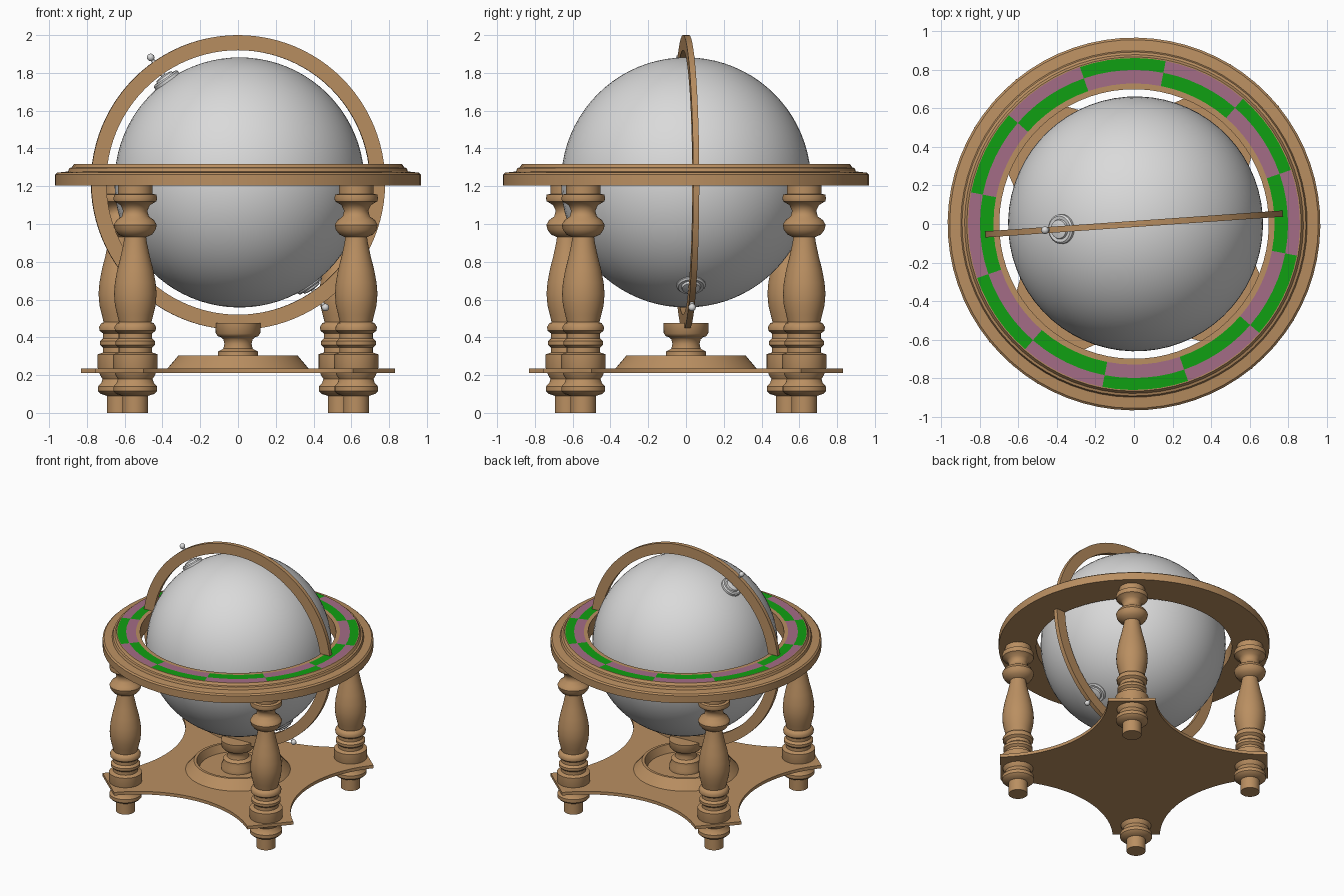
import bpy
import bmesh
from math import sin, cos, radians, hypot, atan2, degrees, pi
from mathutils import Matrix, Vector

if "Cube" in bpy.data.objects:
    bpy.data.objects.remove(bpy.data.objects["Cube"])

TURN = radians(4)          # whole stand is turned slightly
CENTRE_Z = 1.22            # middle of the globe
TILT = radians(-35)        # lean of the globe axis


def material(name, rgb):
    m = bpy.data.materials.new(name)
    m.use_nodes = True
    colour = (*rgb, 1)
    m.diffuse_color = colour
    m.node_tree.nodes["Principled BSDF"].inputs["Base Color"].default_value = colour
    return m


wood = material("warm wood", (0.49, 0.275, 0.12))
silver = material("light grey", (0.7, 0.7, 0.7))
green = material("green", (0.005, 0.35, 0.006))
mauve = material("mauve", (0.37, 0.15, 0.24))


def finish(name, bm, mats, matrix, angle=40):
    """Turn a bmesh into a placed object, smooth with sharp edges kept."""
    bmesh.ops.remove_doubles(bm, verts=bm.verts, dist=1e-5)
    bmesh.ops.recalc_face_normals(bm, faces=bm.faces)
    mesh = bpy.data.meshes.new(name)
    bm.to_mesh(mesh)
    bm.free()
    for m in mats:
        mesh.materials.append(m)
    obj = bpy.data.objects.new(name, mesh)
    bpy.context.collection.objects.link(obj)
    obj.matrix_world = Matrix.Rotation(TURN, 4, "Z") @ matrix
    bpy.ops.object.select_all(action="DESELECT")
    obj.select_set(True)
    bpy.context.view_layer.objects.active = obj
    bpy.ops.object.shade_smooth_by_angle(angle=radians(angle))
    return obj


def lathe(profile, steps, closed=False):
    """Spin (radius, height) points around z."""
    bm = bmesh.new()
    verts = [bm.verts.new((r, 0, z)) for r, z in profile]
    pairs = list(zip(verts, verts[1:]))
    if closed:
        pairs.append((verts[-1], verts[0]))
    edges = [bm.edges.new(p) for p in pairs]
    bmesh.ops.spin(bm, geom=verts + edges, axis=(0, 0, 1), cent=(0, 0, 0),
                   angle=2 * pi, steps=steps)
    return bm


def at(x, y, z):
    return Matrix.Translation((x, y, z))


# Four turned legs through the base
leg = [(0, 0), (.068, 0), (.068, .09), (.1, .1), (.115, .115), (.115, .14),
       (.098, .16), (.092, .18), (.105, .2), (.118, .24), (.118, .31),
       (.088, .32), (.088, .345), (.105, .36), (.105, .38), (.088, .395),
       (.088, .42), (.108, .435), (.11, .455), (.098, .475), (.086, .48),
       (.096, .52), (.108, .57), (.113, .63), (.108, .69), (.095, .76),
       (.077, .83), (.062, .9), (.058, .93), (.09, .945), (.108, .97),
       (.114, .995), (.1, .02 + 1), (.072, 1.04), (.064, 1.07), (.078, 1.1),
       (.112, 1.12), (.116, 1.135), (.112, 1.155), (.092, 1.16), (.092, 1.21)]
for i, corner in enumerate(("back_left", "back_right", "front_right", "front_left")):
    a = radians(45 + 90 * i)
    finish(corner + "_leg", lathe(leg, 32), [wood],
           at(.829 * cos(a), .829 * sin(a), 0))

# Base plate: square with clipped corners and scooped sides
bm = bmesh.new()
tip = Vector((.556, .795))
scoop_y = 1.38
scoop_r = hypot(tip.x, scoop_y - tip.y)
half = atan2(tip.x, scoop_y - tip.y)
outline = []
for side in range(4):
    spin = Matrix.Rotation(side * pi / 2, 2)
    for k in range(25):
        t = half * (1 - k / 12)
        p = spin @ Vector((scoop_r * sin(t), scoop_y - scoop_r * cos(t)))
        outline.append(bm.verts.new((p.x, p.y, .21)))
plate = bm.faces.new(outline)
top = bmesh.ops.extrude_face_region(bm, geom=[plate])["geom"]
bmesh.ops.translate(bm, vec=(0, 0, .024),
                    verts=[v for v in top if isinstance(v, bmesh.types.BMVert)])
finish("base_plate", bm, [wood], Matrix())

# Raised tray rim and the central support
finish("base_dish", lathe([(.378, .23), (.315, .305), (.295, .305), (.275, .245),
                           (0, .245)], 64), [wood], Matrix(), 25)
support = [(.12, .24), (.12, .27), (.105, .305), (.105, .325), (.078, .34),
           (.072, .365), (.078, .39), (.09, .4), (.105, .405), (.118, .42),
           (.12, .475), (0, .475)]
finish("centre_support", lathe(support, 40), [wood], Matrix())

# Horizon ring with two rows of alternating painted blocks
ring = [(.7, 1.205), (.968, 1.205), (.968, 1.262), (.957, 1.272), (.9, 1.278),
        (.893, 1.296), (.88, 1.3), (.868, 1.318), (.862, 1.318), (.8, 1.318),
        (.73, 1.318), (.7, 1.318)]
bm = lathe(ring, 72, closed=True)
for f in bm.faces:
    c = f.calc_center_median()
    r = hypot(c.x, c.y)
    if c.z > 1.317 and .735 < r < .857:
        block = int(((degrees(atan2(c.y, c.x)) - 15) % 360) // 30)
        f.material_index = 1 + (block + (r > .77) + 1) % 2
finish("horizon_ring", bm, [wood, green, mauve], Matrix(), 25)

# Upright meridian ring
meridian = [(.7, -.016), (.78, -.016), (.78, .016), (.7, .016)]
finish("meridian_ring", lathe(meridian, 96, closed=True), [wood],
       at(0, 0, CENTRE_Z) @ Matrix.Rotation(pi / 2, 4, "X"))

# Globe
bm = bmesh.new()
bmesh.ops.create_uvsphere(bm, u_segments=64, v_segments=40, radius=.662)
finish("globe", bm, [silver], at(.008, 0, CENTRE_Z))

# Axis hubs with a pin and a ball at each pole
hub = [(.077, .645), (.077, .668), (.068, .676), (.052, .674), (.048, .686),
       (.03, .69), (.012, .692), (.01, .79)]
ball = [(.02 * sin(t * pi / 8), .808 - .02 * cos(t * pi / 8)) for t in range(2, 9)]
for name, flip in (("upper_axis_hub", 0), ("lower_axis_hub", pi)):
    finish(name, lathe(hub + ball, 32), [silver],
           at(0, 0, CENTRE_Z) @ Matrix.Rotation(TILT + flip, 4, "Y"))
